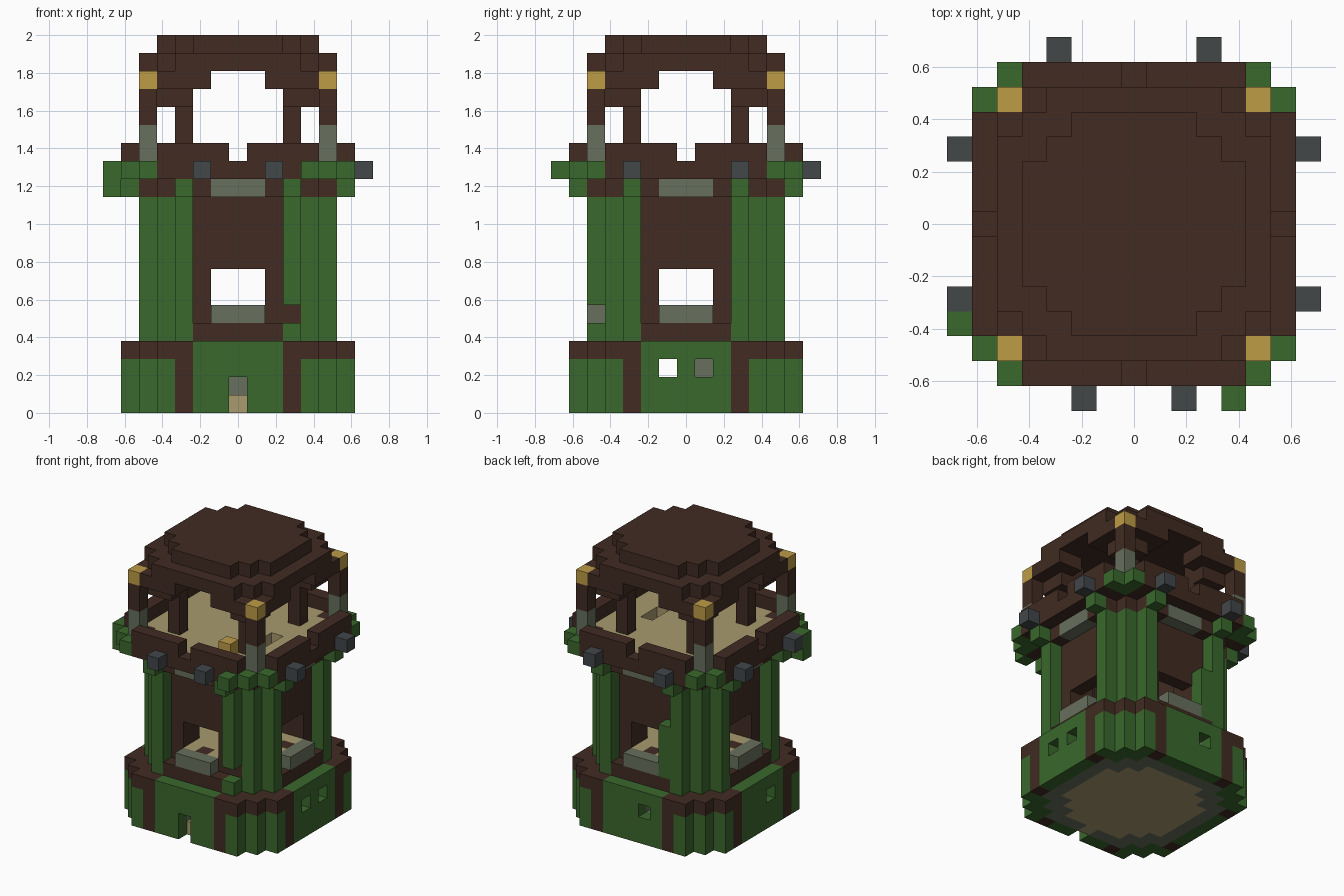
import bpy, bmesh
from mathutils import Vector

cube = bpy.data.objects.get("Cube")
if cube:
    bpy.data.objects.remove(cube, do_unlink=True)

S = 2 / 21          # edge of one block
cells = {}          # (x, y, z) -> (part, colour)

COLOURS = {
    "green": (58, 104, 45), "brown": (65, 43, 34), "stone": (103, 111, 93),
    "slate": (66, 71, 73), "gold": (190, 156, 70), "tan": (168, 154, 110),
}


def linear(c):
    c /= 255
    return c / 12.92 if c < 0.04 else ((c + 0.055) / 1.055) ** 2.4


materials = {}
for name, rgb in COLOURS.items():
    mat = bpy.data.materials.new(name)
    mat.use_nodes = True
    colour = [linear(c) for c in rgb] + [1]
    mat.diffuse_color = colour
    shader = mat.node_tree.nodes["Principled BSDF"]
    shader.inputs["Base Color"].default_value = colour
    shader.inputs["Roughness"].default_value = 0.9
    materials[name] = mat
SLOTS = list(COLOURS)


def plan(r):
    """Square of radius r with stepped corners."""
    span = range(-r, r + 1)
    return {(x, y) for x in span for y in span if abs(x) + abs(y) <= 2 * r - 2}


def fill(part, area, levels, colour):
    """Fill an area; colour is a name or a rule(far, near, z)."""
    for x, y in area:
        far, near = max(abs(x), abs(y)), min(abs(x), abs(y))
        for z in levels:
            c = colour if isinstance(colour, str) else colour(far, near, z)
            if c:
                cells[x, y, z] = (part, c)


def around(*pairs):
    """Mirror positions into all eight directions."""
    return {(sx * p, sy * q) for a, b in pairs for p, q in ((a, b), (b, a))
            for sx in (-1, 1) for sy in (-1, 1)}


def cut(*holes):
    for h in holes:
        cells.pop(h, None)


# Base: painted outer wall, stone lining and floor
def base_colour(far, near, z):
    post = far == 6 and near == 3
    return "brown" if post or (z == 3 and near >= 3) else "green"


fill("base_wall", plan(6) - plan(5), range(4), base_colour)
fill("base_lining", plan(5) - plan(4), range(4), "stone")
fill("base_floor", plan(4), [0], "tan")

# Door and small base windows
for y in (-6, -5):
    cut((0, y, 0), (0, y, 1))
fill("base_floor", [(0, -5)], [0], "tan")
for d in (5, 6):
    cut((d, -1, 2), (d, 1, 2), (-d, -1, 2), (-1, d, 2))

# Plinth and room floor
fill("plinth", plan(5), [4], lambda f, n, z: "green" if f + n == 8 else "brown")
fill("room_floor", plan(4), [5],
     lambda f, n, z: "brown" if f == 4 and n in (0, 2) else "tan")

# Shaft walls with wide windows
fill("shaft_wall", plan(4) - plan(3), range(6, 12),
     lambda f, n, z: None if z < 8 and f == 4 and n < 2 else "brown")
fill("window_sill", around((5, 0), (5, 1)), [5], "stone")

# Corner columns
fill("column_core", around((3, 3), (3, 4)), range(5, 12), "brown")
fill("corner_column", around((3, 5), (4, 4)), range(4, 12), "green")
cut((3, -5, 5))
fill("climbing_vine", [(-2, 5)], range(5, 9), "green")

# Collar under the balcony
fill("collar", plan(5) - plan(3), [12],
     lambda f, n, z: "stone" if f == 5 and n < 2 else "brown")
fill("bracket", around((6, 3)), [12], "green")

# Balcony deck, hatch, leaves and beam ends
fill("deck_edge", plan(6) - plan(5), [13], "brown")
fill("deck_floor", plan(5), [13], "tan")
cut((3, 0, 13), (3, -1, 13))
fill("hatch_step", [(3, 0), (3, -1)], [12], "stone")
fill("corner_leaves", around((5, 5), (5, 6)), [13], "green")
fill("hanging_leaves", [(4, -7)], [13], "green")
fill("hanging_leaves", [(-7, -4)], [12, 13], "green")
fill("beam_end", [(-2, -7), (2, -7)] + [p for p in around((7, 3)) if p[1] != -7],
     [13], "slate")

# Parapet with a gap in the middle of each side
fill("parapet", around(*((6, n) for n in range(1, 5))), [14], "brown")
fill("deck_lamp", [(2, -4)], [14], "gold")

# Roof posts and lanterns
fill("roof_post", around((5, 5)), range(14, 18),
     lambda f, n, z: "stone" if z < 16 else "brown")
fill("lantern", around((5, 5)), [18], "gold")
fill("inner_post", around((3, 3)), range(14, 17), "brown")

# Stepped roof
fill("roof_corner", around((3, 3), (3, 4), (4, 4)), [17], "brown")
fill("roof_rim", around((5, 2), (5, 3), (5, 4), (4, 4), (4, 3), (4, 2), (3, 3)),
     [18], "brown")
fill("roof_slab", plan(5), [19], "brown")
fill("roof_cap", plan(4), [20], "brown")


# Turn the exposed block sides of each part into one object
def build(part):
    bm = bmesh.new()
    for cell, (owner, colour) in cells.items():
        if owner != part:
            continue
        centre = Vector(cell) + Vector((0, 0, 0.5))
        for axis in range(3):
            for sign in (-1, 1):
                n = Vector((0, 0, 0))
                n[axis] = sign
                if tuple(int(a + b) for a, b in zip(cell, n)) in cells:
                    continue
                u = Vector((0, 0, 0))
                u[(axis + 1) % 3] = 0.5
                v = n.cross(u)
                mid = centre + n / 2
                corners = (mid - u - v, mid + u - v, mid + u + v, mid - u + v)
                face = bm.faces.new([bm.verts.new(c * S) for c in corners])
                face.material_index = SLOTS.index(colour)
    bmesh.ops.remove_doubles(bm, verts=bm.verts, dist=S / 100)
    mesh = bpy.data.meshes.new(part)
    bm.to_mesh(mesh)
    bm.free()
    for slot in SLOTS:
        mesh.materials.append(materials[slot])
    bpy.context.collection.objects.link(bpy.data.objects.new(part, mesh))


for part in dict.fromkeys(owner for owner, _ in cells.values()):
    build(part)
